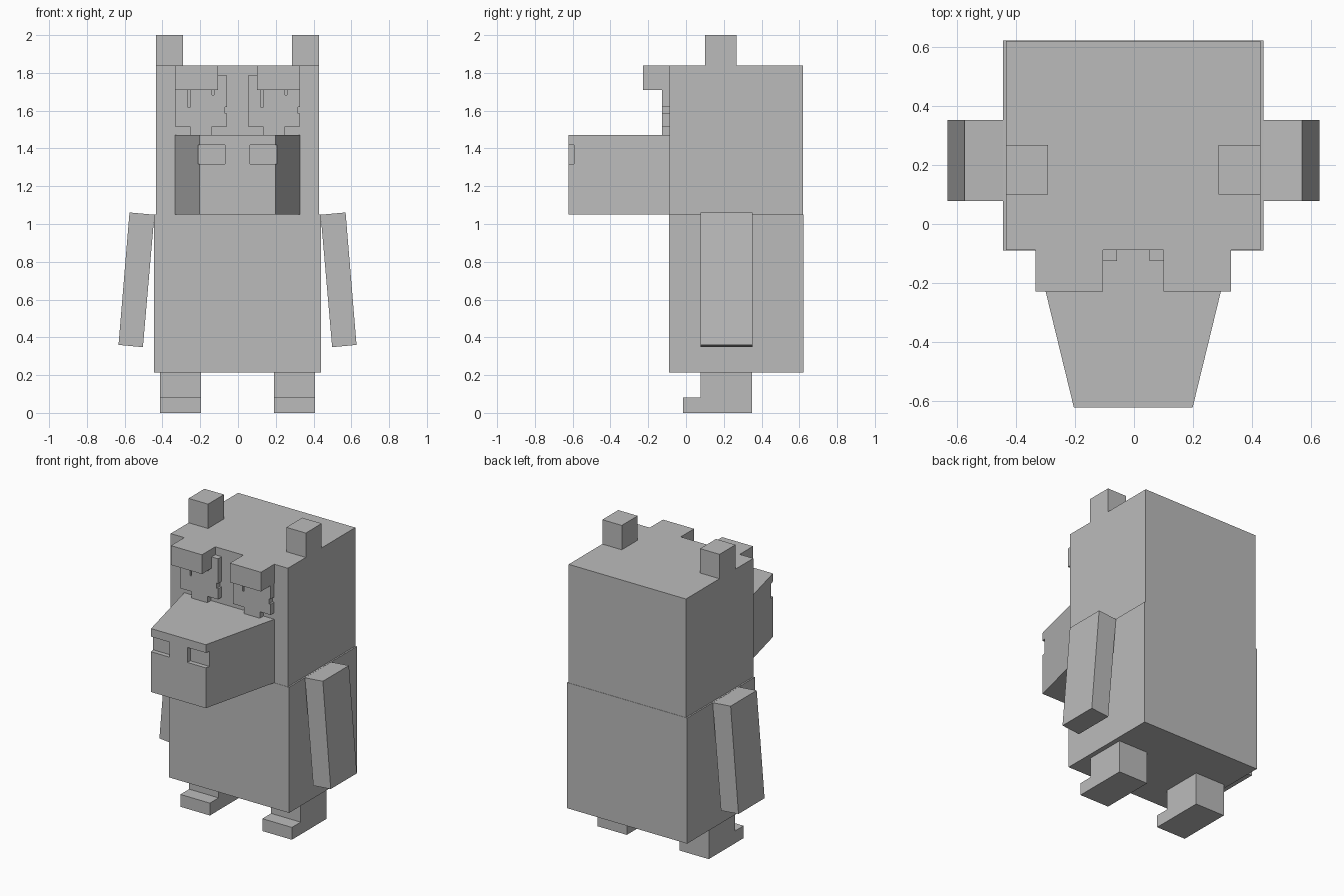
import bpy, bmesh
from mathutils import Vector

cube = bpy.data.objects.get("Cube")
if cube:
    bpy.data.objects.remove(cube, do_unlink=True)

# Single flat grey for the whole figure
grey = bpy.data.materials.new("plain grey")
grey.use_nodes = True
grey.diffuse_color = (0.5, 0.5, 0.5, 1)
grey.node_tree.nodes["Principled BSDF"].inputs["Base Color"].default_value = (0.5, 0.5, 0.5, 1)

CX = -0.0025  # centre line of the figure


def prism(name, axis, outline, lo, hi):
    """Extrude a flat outline along an axis from lo to hi."""
    place = {"x": lambda a, b: (lo, a, b),
             "y": lambda a, b: (a, lo, b),
             "z": lambda a, b: (a, b, lo)}[axis]
    bm = bmesh.new()
    face = bm.faces.new([bm.verts.new(place(a, b)) for a, b in outline])
    grown = bmesh.ops.extrude_face_region(bm, geom=[face])
    step = Vector([hi - lo if k == axis else 0 for k in "xyz"])
    moved = [v for v in grown["geom"] if isinstance(v, bmesh.types.BMVert)]
    bmesh.ops.translate(bm, verts=moved, vec=step)
    bmesh.ops.recalc_face_normals(bm, faces=bm.faces)
    mesh = bpy.data.meshes.new(name)
    bm.to_mesh(mesh)
    bm.free()
    mesh.materials.append(grey)
    obj = bpy.data.objects.new(name, mesh)
    bpy.context.collection.objects.link(obj)
    return obj


def box(name, x, y, z):
    return prism(name, "z", [(x[0], y[0]), (x[1], y[0]), (x[1], y[1]), (x[0], y[1])], *z)


def span(side, inner, outer):
    """Left or right x range about the centre line."""
    return sorted((CX + side * inner, CX + side * outer))


# Torso and head
box("body", span(1, -0.441, 0.441), (-0.09, 0.622), (0.215, 1.05))
box("head", span(1, -0.431, 0.431), (-0.088, 0.62), (1.05, 1.838))

# Tapered muzzle
muzzle = prism("muzzle", "z", [(CX - 0.331, -0.088), (CX - 0.201, -0.622),
                               (CX + 0.201, -0.622), (CX + 0.331, -0.088)], 1.05, 1.472)

# Paired parts
for side, word in ((1, "left"), (-1, "right")):
    box(word + "_ear", span(side, 0.288, 0.431), (0.1, 0.267), (1.838, 2.0))
    box(word + "_brow", span(side, 0.103, 0.331), (-0.228, -0.088), (1.71, 1.838))

    # Leg with the foot stepping forward
    prism(word + "_leg", "x", [(-0.016, 0), (0.35, 0), (0.35, 0.215), (0.076, 0.215),
                               (0.076, 0.082), (-0.016, 0.082)], *span(side, 0.193, 0.41))

    # Arm swung slightly outward
    arm = [(0.572, 1.061), (0.44, 1.049), (0.501, 0.348), (0.63, 0.36)]
    prism(word + "_arm", "y", [(CX + side * x, z) for x, z in arm], 0.078, 0.352)

    # Nostril notch, open at the front and the outer side
    cutter = box(word + "_nostril_cutter", span(side, 0.066, 0.3), (-0.7, -0.592), (1.318, 1.418))
    cutter.hide_render = True
    cut = muzzle.modifiers.new("nostril", "BOOLEAN")
    cut.operation = "DIFFERENCE"
    cut.solver = "EXACT"
    cut.object = cutter
    bpy.context.view_layer.objects.active = muzzle
    bpy.ops.object.modifier_apply(modifier=cut.name)
    bpy.data.objects.remove(cutter, do_unlink=True)

# Eye plates: same outline on both sides, with slits, a lower tab and an edge nick
eye = [(0, 1.515), (0.079, 1.515), (0.079, 1.46), (0.196, 1.46), (0.196, 1.515),
       (0.275, 1.515), (0.275, 1.586), (0.264, 1.586), (0.264, 1.62), (0.275, 1.62),
       (0.275, 1.785), (0.206, 1.785), (0.206, 1.683), (0.196, 1.683), (0.196, 1.785),
       (0.079, 1.785), (0.079, 1.618), (0.069, 1.618), (0.069, 1.785), (0, 1.785)]
for word, start in (("right", -0.333), ("left", 0.053)):
    prism(word + "_eye", "y", [(start + x, z) for x, z in eye], -0.126, -0.088)
